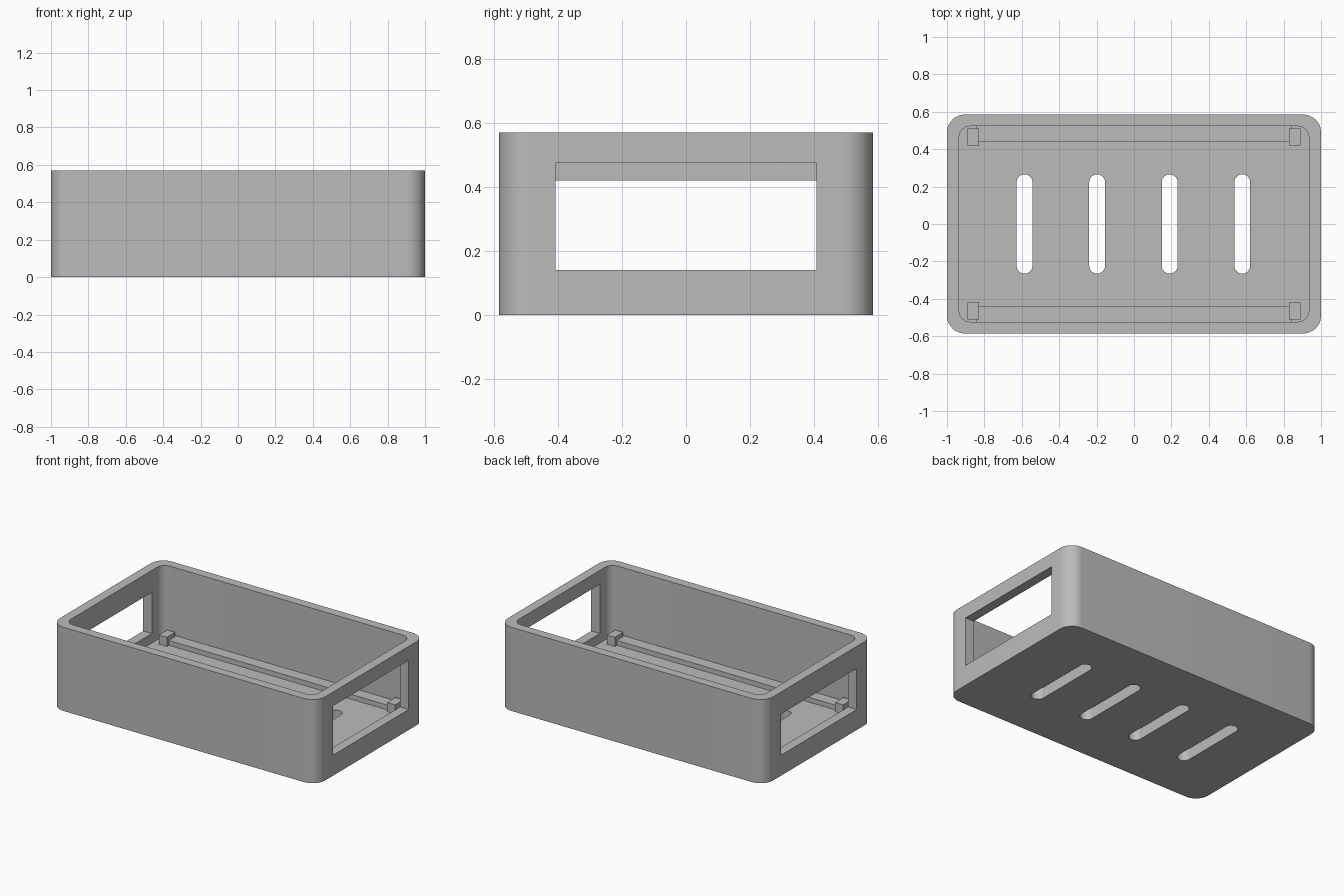
import bpy, bmesh, math

if "Cube" in bpy.data.objects:
    bpy.data.objects.remove(bpy.data.objects["Cube"])

grey = bpy.data.materials.new("plain_grey")
grey.diffuse_color = (0.5, 0.5, 0.5, 1.0)
grey.use_nodes = True
grey.node_tree.nodes["Principled BSDF"].inputs["Base Color"].default_value = grey.diffuse_color

LENGTH, WIDTH, HEIGHT = 2.0, 1.17, 0.57
WALL_X, WALL_Y, FLOOR = 0.065, 0.062, 0.075


def rounded_outline(w, d, r, steps):
    """Counter-clockwise outline of a rectangle with round corners."""
    points = []
    for i, (sx, sy) in enumerate([(1, 1), (-1, 1), (-1, -1), (1, -1)]):
        cx, cy = sx * (w / 2 - r), sy * (d / 2 - r)
        for k in range(steps + 1):
            a = (i + k / steps) * math.pi / 2
            p = (cx + r * math.cos(a), cy + r * math.sin(a))
            if not points or math.dist(p, points[-1]) > 1e-5:
                points.append(p)
    return points


def prism(name, outline, z0, z1, x=0.0, y=0.0):
    """Upright solid with the given outline."""
    bm = bmesh.new()
    base = bm.faces.new([bm.verts.new((x + px, y + py, z0)) for px, py in outline])
    top = bmesh.ops.extrude_face_region(bm, geom=[base])
    verts = [v for v in top["geom"] if isinstance(v, bmesh.types.BMVert)]
    bmesh.ops.translate(bm, verts=verts, vec=(0, 0, z1 - z0))
    bmesh.ops.recalc_face_normals(bm, faces=bm.faces)
    mesh = bpy.data.meshes.new(name)
    bm.to_mesh(mesh)
    bm.free()
    mesh.materials.append(grey)
    obj = bpy.data.objects.new(name, mesh)
    bpy.context.collection.objects.link(obj)
    return obj


def box(name, x0, x1, y0, y1, z0, z1):
    return prism(name, [(x0, y0), (x1, y0), (x1, y1), (x0, y1)], z0, z1)


def cut(target, cutter):
    """Subtract the cutter from the target and discard it."""
    bpy.context.view_layer.objects.active = target
    mod = target.modifiers.new("cut", "BOOLEAN")
    mod.operation, mod.solver, mod.object = "DIFFERENCE", "EXACT", cutter
    bpy.ops.object.modifier_apply(modifier=mod.name)
    bpy.data.objects.remove(cutter)


# Open tray with rounded corners
tray = prism("tray", rounded_outline(LENGTH, WIDTH, 0.095, 12), 0, HEIGHT)
cut(tray, prism("cavity_cutter",
                rounded_outline(LENGTH - 2 * WALL_X, WIDTH - 2 * WALL_Y, 0.06, 10),
                FLOOR, HEIGHT + 0.2))

# End windows, the right one taller
cut(tray, box("right_window_cutter", 0.8, 1.2, -0.408, 0.408, 0.14, 0.475))
cut(tray, box("left_window_cutter", -1.2, -0.8, -0.408, 0.408, 0.14, 0.42))

# Ventilation slots in the floor
for i in range(4):
    cut(tray, prism("slot_cutter", rounded_outline(0.085, 0.53, 0.0425, 10),
                    -0.1, FLOOR + 0.02, x=-0.003 + (i - 1.5) * 0.388))

# Support rails along the long walls, with a block at each end
for side, sy in (("front", -1), ("back", 1)):
    ya, yb = sorted((sy * 0.442, sy * 0.54))
    box(side + "_rail", -0.845, 0.845, ya, yb, FLOOR - 0.02, 0.108)
    ya, yb = sorted((sy * 0.42, sy * 0.51))
    for end, sx in (("left", -1), ("right", 1)):
        xa, xb = sorted((sx * 0.83, sx * 0.89))
        box(f"{side}_{end}_block", xa, xb, ya, yb, FLOOR - 0.02, 0.138)

# Smooth corners, crisp edges
bpy.ops.object.select_all(action="DESELECT")
tray.select_set(True)
bpy.context.view_layer.objects.active = tray
bpy.ops.object.shade_smooth_by_angle(angle=math.radians(30))
